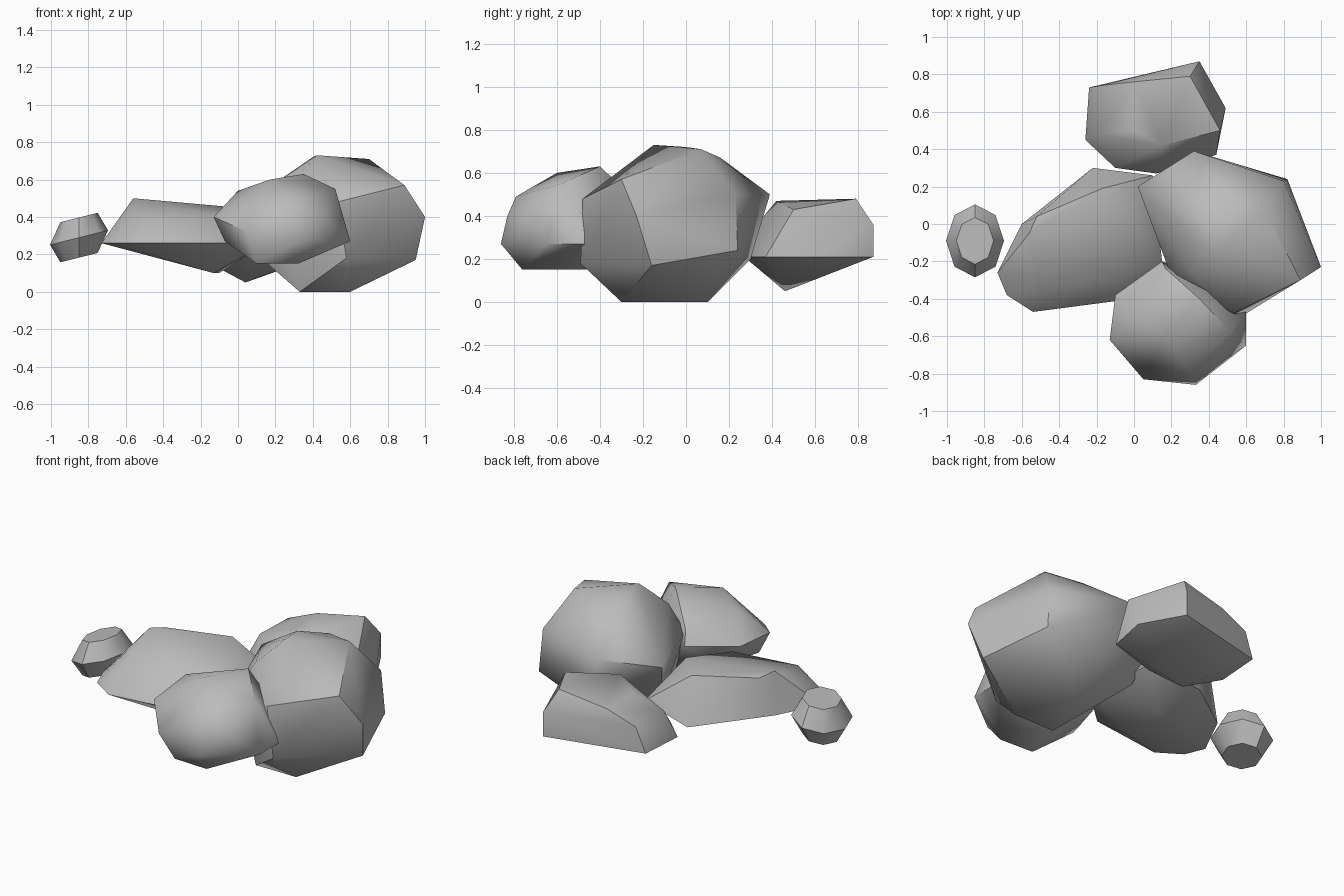
import bpy
import bmesh
import math
from mathutils import Vector

default_cube = bpy.data.objects.get("Cube")
if default_cube:
    bpy.data.objects.remove(default_cube, do_unlink=True)

# Single stone colour
stone = bpy.data.materials.new("grey_stone")
stone.use_nodes = True
grey = (.5, .5, .5, 1)
stone.diffuse_color = grey
shader = next(n for n in stone.node_tree.nodes if n.type == 'BSDF_PRINCIPLED')
shader.inputs["Base Color"].default_value = grey
shader.inputs["Roughness"].default_value = .9

CREASE = math.radians(45)


def level(height, *plan):
    """Lay a plan outline out flat at one height."""
    return [(x, y, height) for x, y in plan]


def rounded(centre, radii, sides, latitudes, lean):
    """Stack rings of an ellipsoid, leaning upward along x."""
    corners = []
    for latitude in map(math.radians, latitudes):
        for step in range(sides):
            turn = math.tau * step / sides
            x = radii[0] * math.cos(latitude) * math.cos(turn)
            y = radii[1] * math.cos(latitude) * math.sin(turn)
            z = radii[2] * math.sin(latitude) + lean * x
            corners.append(Vector(centre) + Vector((x, y, z)))
    return corners


def boulder(name, girdle, crown=(), foot=()):
    """Wrap a girdle outline, a crown and a foot in one faceted stone."""
    bm = bmesh.new()
    for group in (girdle, crown, foot):
        for corner in group:
            bm.verts.new(Vector(corner))
    hull = bmesh.ops.convex_hull(bm, input=bm.verts)
    spare = [g for g in hull["geom_interior"] if isinstance(g, bmesh.types.BMVert)]
    bmesh.ops.delete(bm, geom=spare, context='VERTS')
    bmesh.ops.recalc_face_normals(bm, faces=bm.faces)
    # Smooth over gentle bends, keep hard chipped edges sharp
    for face in bm.faces:
        face.smooth = True
    for edge in bm.edges:
        edge.smooth = edge.calc_face_angle(0) < CREASE
    mesh = bpy.data.meshes.new(name)
    bm.to_mesh(mesh)
    bm.free()
    mesh.materials.append(stone)
    rock = bpy.data.objects.new(name, mesh)
    bpy.context.collection.objects.link(rock)


# Tall main stone with a broad flat facet on its left side
boulder(
    "large_boulder",
    girdle=[(1, -.23, .4), (.95, -.16, .17), (.82, .24, .24), (.8, .23, .5),
            (.32, .39, .5), (0.02, .2, .46), (.2, -.28, .45),
            (.53, -.48, .48), (.58, -.49, .18), (.89, -.3, .57)],
    crown=[(.42, -.15, .73), (.4, 0, .72), (.7, .07, .71), (.5, .16, .67),
           (.3, -.26, .6), (.42, -.35, .55)],
    foot=level(0, (.6, -.3), (.33, -.3), (.5, .1)) + level(.2, (.45, .3), (.1, .1)),
)

# Long low slab with a steep back and a wedge-shaped underside
boulder(
    "flat_boulder",
    girdle=level(.26, (-.73, -.26), (-.68, -.38), (-.54, -.47), (-.08, -.41),
                 (.15, -.2), (.1, .26), (-.6, 0)) + [(-.22, .3, .2)],
    crown=level(.4, (-.6, -.25), (-.5, -.36), (-.1, -.3))
    + [(-.56, -.05, .5), (-.52, .04, .48), (-.17, .19, .46), (0, 0, .45)],
    foot=level(.1, (-.13, -.2), (-.1, .1)),
)

# Rounded stone leaning against the main one
boulder(
    "front_boulder",
    girdle=level(.4, (.33, -.83), (-.13, -.62), (-.1, -.38), (.15, -.2),
                 (.45, -.3), (.45, -.75))
    + level(.27, (.33, -.86), (.6, -.65), (.6, -.45), (-.07, -.6), (0, -.36))
    + [(.05, -.83, .32)],
    crown=[(.35, -.4, .63), (.17, -.6, .6), (0, -.5, .54), (.52, -.58, .55),
           (.3, -.79, .49), (.17, -.24, .48)],
    foot=level(.15, (.32, -.76), (.1, -.75), (.3, -.35)),
)

# Blocky stone with a level lower rim and pointed foot
boulder(
    "back_boulder",
    girdle=level(.21, (.35, .87), (-.24, .73), (-.26, .45), (-.1, .3),
                 (.12, .27), (.44, .37), (.49, .62)),
    crown=level(.36, (.35, .87), (-.18, .74), (-.19, .48), (.14, .33))
    + level(.43, (0, .76), (.46, .5), (0, .5)) + [(.3, .79, .48), (.15, .42, .47)],
    foot=[(.04, .46, .05)],
)

# Small rounded pebble off to the side
boulder(
    "pebble",
    girdle=rounded((-.85, -.09, .29), (.155, .195, .14), sides=8,
                   latitudes=(-50, 0, 50), lean=.25),
)
